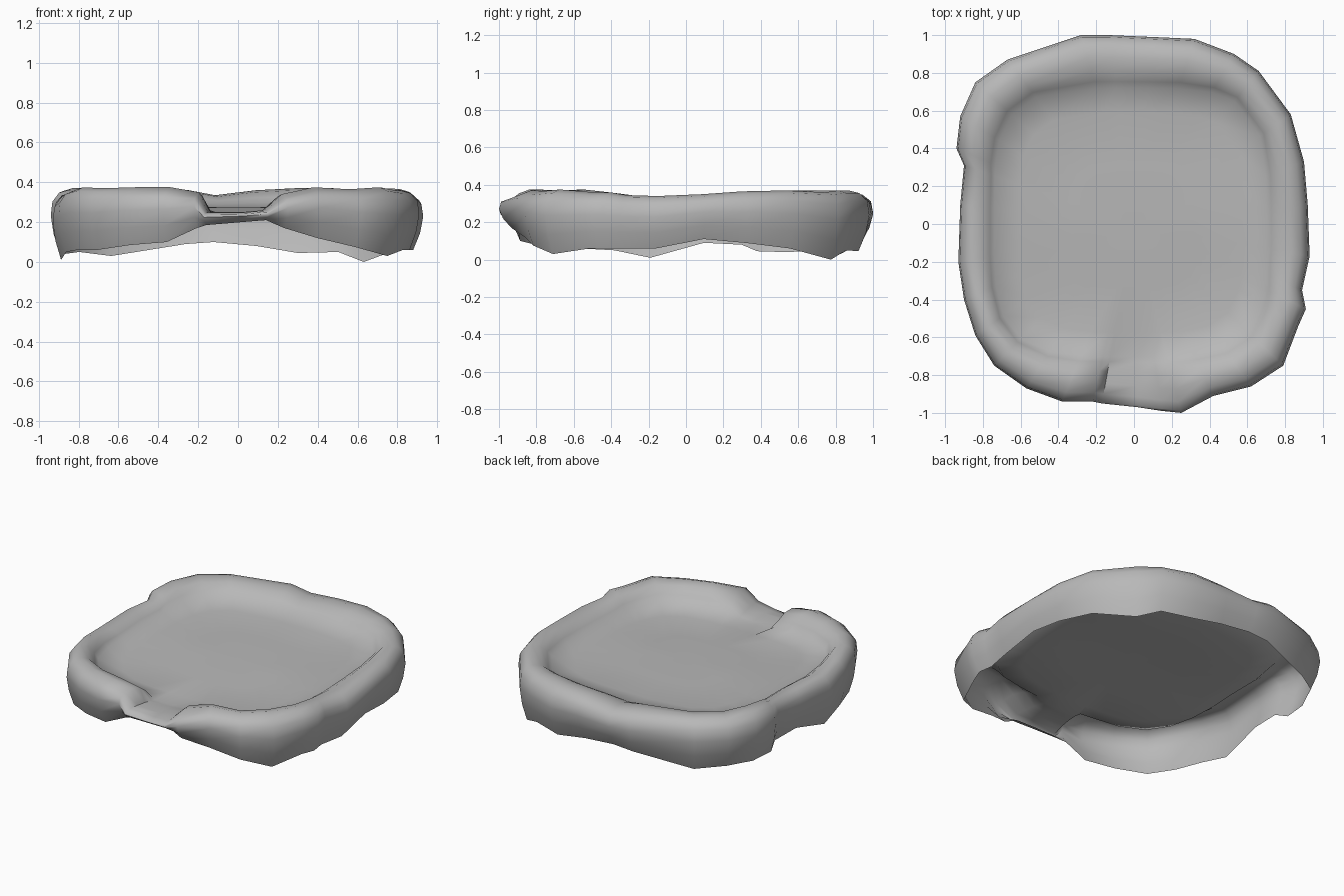
import bpy, bmesh, math
from mathutils import Vector

# Outline stations, counter-clockwise from the front notch: x, y, hem height, rim height
STATIONS = [
    (-0.22, -0.94, 0.17, 0.35), (-0.17, -0.95, 0.185, 0.25), (0.02, -0.97, 0.20, 0.25),
    (0.15, -0.99, 0.21, 0.26), (0.25, -1.0, 0.17, 0.34), (0.42, -0.91, 0.12, 0.375),
    (0.62, -0.86, 0.075, 0.365), (0.79, -0.75, 0.03, 0.375), (0.87, -0.54, 0.06, 0.36),
    (0.91, -0.45, 0.06, 0.36), (0.89, -0.35, 0.06, 0.345), (0.93, -0.17, 0.06, 0.34),
    (0.92, 0.10, 0.11, 0.35), (0.90, 0.33, 0.09, 0.365), (0.83, 0.58, 0.06, 0.37),
    (0.66, 0.81, 0.0, 0.36), (0.53, 0.90, 0.05, 0.37), (0.32, 0.98, 0.045, 0.37),
    (0.10, 0.99, 0.08, 0.36), (-0.13, 1.0, 0.10, 0.335), (-0.28, 1.0, 0.09, 0.36),
    (-0.67, 0.87, 0.03, 0.37), (-0.84, 0.75, 0.05, 0.37), (-0.92, 0.57, 0.04, 0.37),
    (-0.94, 0.40, 0.045, 0.36), (-0.90, 0.31, 0.08, 0.335), (-0.92, 0.10, 0.09, 0.345),
    (-0.93, -0.20, 0.01, 0.33), (-0.90, -0.40, 0.05, 0.355), (-0.84, -0.59, 0.06, 0.375),
    (-0.74, -0.75, 0.06, 0.37), (-0.57, -0.87, 0.085, 0.375), (-0.38, -0.94, 0.10, 0.375),
]


def floor_z(y):
    """Sleeping floor dips a little towards the front notch."""
    return 0.275 - 0.05 * max(0.0, -y)


def inner_point(x, y):
    """Edge of the sleeping floor: a rounded rectangle in the same direction."""
    hx, hy = (0.74 if x < 0 else 0.70), (0.72 if y > 0 else 0.70)
    k = (abs(x / hx) ** 4 + abs(y / hy) ** 4) ** (-1 / 4)
    return Vector((x * k, y * k))


def section(x, y, zb, zt):
    """Padded wall profile from outer hem, over the rim, down to the floor."""
    o, i = Vector((x, y)), inner_point(x, y)
    fz = min(floor_z(i.y), zt - 0.015)
    h, d = zt - zb, zt - fz
    prof = [(0.22, zb), (0.07, zb + h * 0.3), (0.0, zb + h * 0.6),
            (0.04, zb + h * 0.82), (0.2, zt - d * 0.15), (0.42, zt),
            (0.68, zt - d * 0.12), (0.88, zt - d * 0.45), (1.0, zt - d * 0.75)]
    pts = [(*o.lerp(i, t), z) for t, z in prof]
    pts += [(i.x * s, i.y * s, floor_z(i.y * s)) for s in (0.82, 0.45)]
    return pts


# Bolster wall and floor as one open-bottomed shell
bm = bmesh.new()
rows = [[bm.verts.new(p) for p in section(*s)] for s in STATIONS]
centre = bm.verts.new((0, 0, floor_z(0)))
n = len(rows)
for k in range(n):
    a, b = rows[k], rows[(k + 1) % n]
    for j in range(len(a) - 1):
        bm.faces.new((a[j], b[j], b[j + 1], a[j + 1]))
    bm.faces.new((a[-1], b[-1], centre))

mesh = bpy.data.meshes.new("padded_bed")
bm.to_mesh(mesh)
bm.free()

# Dark grey fabric
fabric = bpy.data.materials.new("fabric")
fabric.diffuse_color = (0.48, 0.48, 0.48, 1)
mesh.materials.append(fabric)

bed = bpy.data.objects.new("padded_bed", mesh)
bpy.context.collection.objects.link(bed)
bpy.context.view_layer.objects.active = bed
bed.select_set(True)
bpy.ops.object.shade_smooth_by_angle(angle=math.radians(60))
